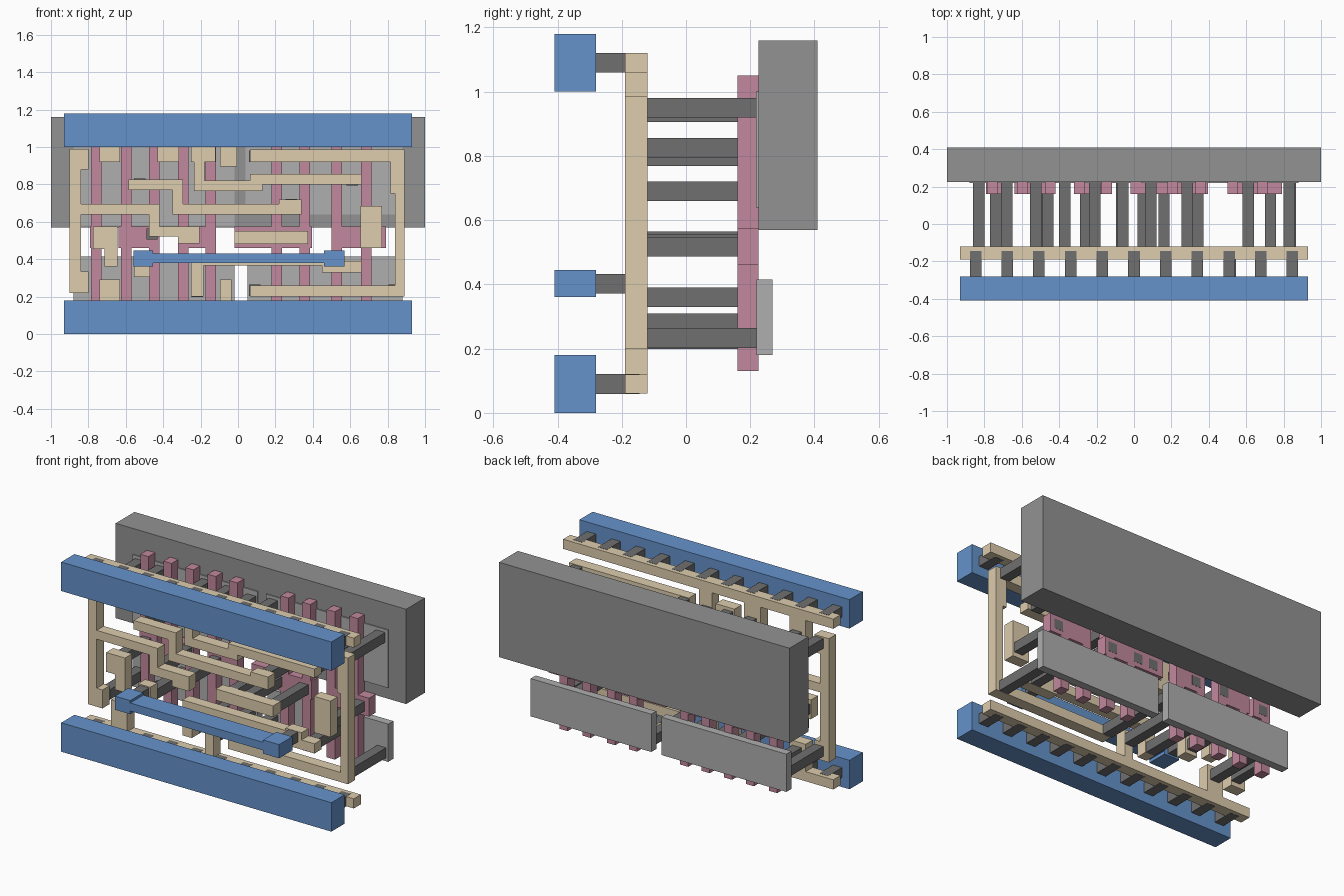
import bpy, bmesh


def material(name, c):
    m = bpy.data.materials.new(name)
    m.diffuse_color = (*c, 1)
    return m


BLUE = material("blue", (0.13, 0.29, 0.60))
TAN = material("tan", (0.73, 0.61, 0.42))
PINK = material("pink", (0.54, 0.25, 0.34))
DARK = material("dark_grey", (0.16, 0.16, 0.16))
MID = material("mid_grey", (0.29, 0.29, 0.29))
LIGHT = material("light_grey", (0.43, 0.43, 0.43))


def layer(name, rects, y0, y1, mat):
    """Union of front-view rectangles (x0, x1, z0, z1), extruded from y0 to y1."""
    xs = sorted({v for r in rects for v in r[:2]})
    zs = sorted({v for r in rects for v in r[2:]})
    bm = bmesh.new()
    grid = {}

    def vert(i, k):
        if (i, k) not in grid:
            grid[i, k] = bm.verts.new((xs[i], y0, zs[k]))
        return grid[i, k]

    for i in range(len(xs) - 1):
        for k in range(len(zs) - 1):
            x, z = (xs[i] + xs[i + 1]) / 2, (zs[k] + zs[k + 1]) / 2
            if any(a < x < b and c < z < d for a, b, c, d in rects):
                bm.faces.new((vert(i, k), vert(i + 1, k), vert(i + 1, k + 1), vert(i, k + 1)))
    ext = bmesh.ops.extrude_face_region(bm, geom=bm.faces[:], use_keep_orig=True)
    for v in ext["geom"]:
        if isinstance(v, bmesh.types.BMVert):
            v.co.y = y1
    bmesh.ops.recalc_face_normals(bm, faces=bm.faces[:])
    bmesh.ops.dissolve_limit(bm, angle_limit=0.01, verts=bm.verts[:], edges=bm.edges[:])
    me = bpy.data.meshes.new(name)
    bm.to_mesh(me)
    bm.free()
    me.materials.append(mat)
    ob = bpy.data.objects.new(name, me)
    bpy.context.collection.objects.link(ob)
    return ob


def squares(points, s=0.062):
    return [(x - s / 2, x + s / 2, z - s / 2, z + s / 2) for x, z in points]


# Back slab and the thin plates on and below it
layer("back_slab", [(-1, 1, 0.57, 1.16)], 0.225, 0.41, MID)
layer("upper_plate_left", [(-0.88, -0.02, 0.58, 1.0)], 0.218, 0.27, LIGHT)
layer("upper_plate_right", [(0.04, 0.88, 0.64, 1.0)], 0.218, 0.27, LIGHT)
layer("lower_plate_left", [(-0.88, -0.02, 0.18, 0.415)], 0.22, 0.27, LIGHT)
layer("lower_plate_right", [(0.05, 0.88, 0.18, 0.415)], 0.22, 0.27, LIGHT)

# Pink upright strips joined by wide pads
strips = [-0.757, -0.597, -0.447, -0.293, -0.145, 0.208, 0.358, 0.527, 0.685]
pads = [(-0.79, -0.67), (-0.64, -0.42), (-0.32, -0.12), (-0.02, 0.395), (0.50, 0.79)]
layer("pink_strips", [(x - 0.028, x + 0.028, 0.13, 1.05) for x in strips]
      + [(a, b, 0.46, 0.575) for a, b in pads], 0.16, 0.225, PINK)

# Long contacts from the tan tracks to the plates
layer("plate_contacts", squares([
    (-0.83, 0.95), (-0.68, 0.95), (-0.37, 0.95), (-0.21, 0.95), (-0.06, 0.937),
    (0.09, 0.95), (0.83, 0.95), (-0.525, 0.80), (0.61, 0.825), (0.285, 0.69),
    (-0.83, 0.278), (-0.68, 0.23), (-0.065, 0.23), (-0.217, 0.23),
    (0.09, 0.233), (0.835, 0.233), (-0.515, 0.36), (0.61, 0.36)]), -0.12, 0.221, DARK)
# Contacts that pass through the pink pads
layer("pad_contacts", squares([
    (-0.74, 0.517), (-0.46, 0.535), (-0.26, 0.525), (0.05, 0.517), (0.16, 0.517),
    (0.342, 0.517), (0.73, 0.517)], 0.06), -0.12, 0.226, DARK)

# Tan rails with their stubs
layer("tan_top_rail", [(-0.93, 0.93, 1.06, 1.12), (-0.74, -0.63, 0.92, 1.06),
                       (-0.43, -0.315, 0.92, 1.06), (-0.095, -0.005, 0.895, 1.06)],
      -0.19, -0.12, TAN)
layer("tan_bottom_rail", [(-0.93, 0.93, 0.06, 0.12), (-0.74, -0.63, 0.12, 0.29),
                          (-0.095, -0.035, 0.12, 0.29)], -0.19, -0.12, TAN)

# Tan tracks
tracks = {
    "left_track": [(-0.90, -0.84, 0.22, 0.99), (-0.90, -0.80, 0.88, 0.99),
                   (-0.90, -0.80, 0.22, 0.335), (-0.84, -0.42, 0.64, 0.695),
                   (-0.475, -0.42, 0.52, 0.695), (-0.475, -0.205, 0.52, 0.575),
                   (-0.32, -0.205, 0.485, 0.575)],
    "stepped_track": [(-0.585, -0.295, 0.77, 0.825), (-0.35, -0.295, 0.64, 0.825),
                      (-0.35, 0.34, 0.64, 0.695), (0.22, 0.34, 0.65, 0.72)],
    "upper_track": [(-0.25, -0.12, 0.92, 1.0), (-0.235, -0.18, 0.765, 1.0),
                    (-0.235, 0.13, 0.765, 0.82), (0.065, 0.66, 0.80, 0.855)],
    "right_track": [(0.065, 0.89, 0.92, 0.985), (0.815, 0.89, 0.75, 0.985),
                    (0.84, 0.89, 0.20, 0.985), (0.065, 0.89, 0.20, 0.26)],
    "left_block": [(-0.775, -0.645, 0.455, 0.575), (-0.715, -0.645, 0.36, 0.575)],
    "left_small_block": [(-0.555, -0.47, 0.305, 0.44)],
    "lower_track": [(-0.25, -0.185, 0.20, 0.42), (-0.25, 0.57, 0.365, 0.42),
                    (0.46, 0.57, 0.33, 0.435), (0.45, 0.66, 0.33, 0.39)],
    "middle_bar": [(-0.02, 0.375, 0.48, 0.55)],
    "right_block": [(0.655, 0.77, 0.46, 0.685)],
}
for name, rects in tracks.items():
    layer("tan_" + name, rects, -0.19, -0.12, TAN)

# Short contacts under the blue bars
row = [-0.847 + 0.1694 * i for i in range(11)]
for name, z in (("bottom", 0.09), ("top", 1.09)):
    layer(name + "_rail_contacts", squares([(x, z) for x in row]), -0.28, -0.145, DARK)
layer("strap_contacts", squares([(-0.51, 0.402), (0.515, 0.402)]), -0.28, -0.145, DARK)

# Blue rails and the strap between them
layer("blue_top_rail", [(-0.93, 0.93, 1.0, 1.18)], -0.41, -0.28, BLUE)
layer("blue_bottom_rail", [(-0.93, 0.93, 0, 0.18)], -0.41, -0.28, BLUE)
layer("blue_strap", [(-0.56, 0.57, 0.38, 0.43), (-0.56, -0.455, 0.36, 0.445),
                     (0.46, 0.57, 0.36, 0.445)], -0.41, -0.28, BLUE)
